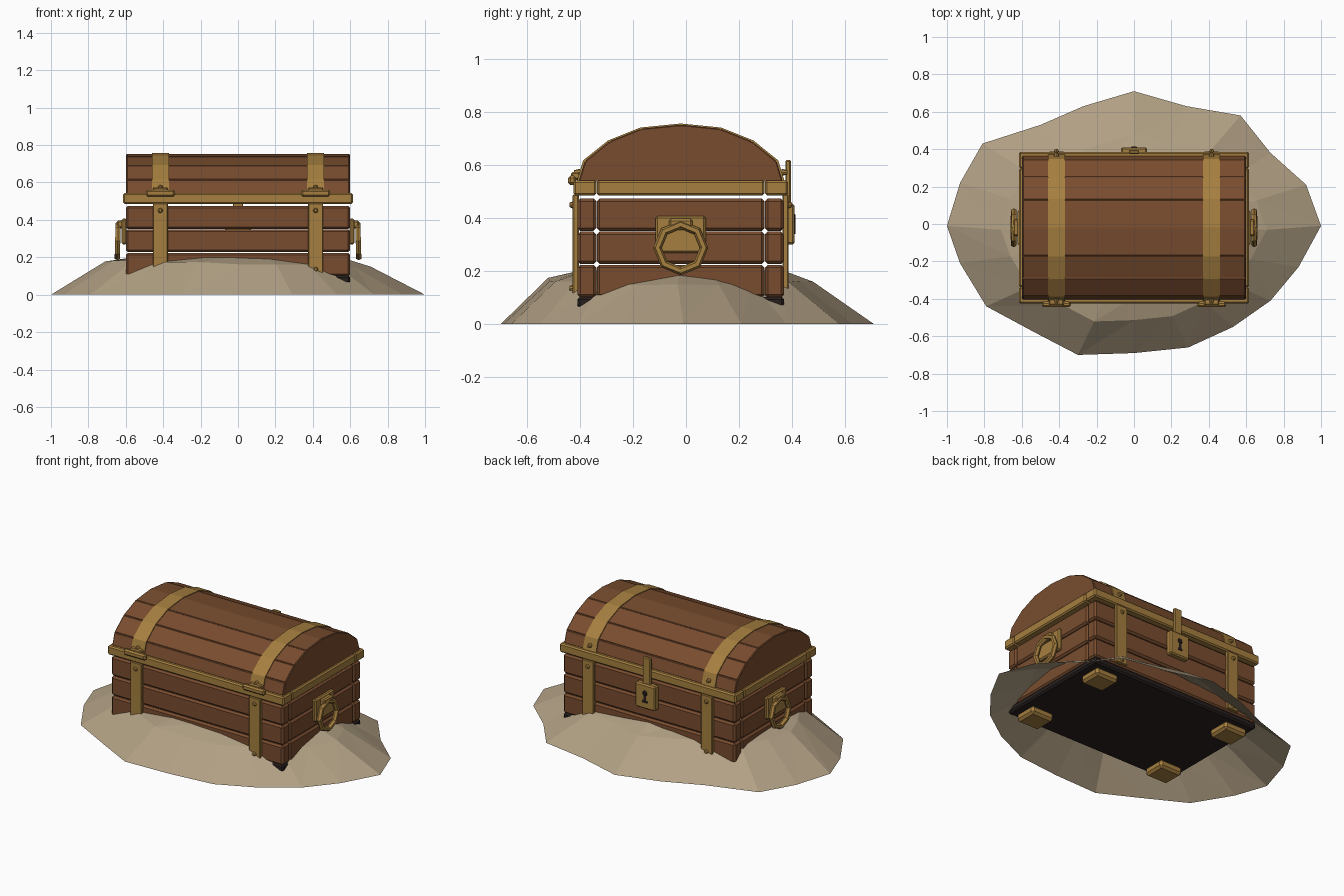
import bpy, bmesh, math, random
from mathutils import Matrix, Vector

random.seed(4)
cube = bpy.data.objects.get("Cube")
if cube:
    bpy.data.objects.remove(cube, do_unlink=True)

YC = -0.02  # chest centre line in depth


def material(name, rgb):
    m = bpy.data.materials.new(name)
    m.use_nodes = True
    m.diffuse_color = (*rgb, 1)
    m.node_tree.nodes["Principled BSDF"].inputs["Base Color"].default_value = (*rgb, 1)
    return m


WOOD = material("brown wood", (0.19, 0.073, 0.028))
BRASS = material("old brass", (0.38, 0.212, 0.05))
SAND = material("sand", (0.44, 0.35, 0.23))
DARK = material("dark underside", (0.02, 0.014, 0.013))


def finish(name, bm, mat, recalc=True):
    if recalc:
        bmesh.ops.recalc_face_normals(bm, faces=bm.faces)
    me = bpy.data.meshes.new(name)
    bm.to_mesh(me)
    bm.free()
    me.materials.append(mat)
    ob = bpy.data.objects.new(name, me)
    bpy.context.collection.objects.link(ob)
    return ob


def bevel(bm, verts, width):
    edges = list({e for v in verts for e in v.link_edges})
    bmesh.ops.bevel(bm, geom=edges, offset=width, segments=1, affect='EDGES')


def box(bm, x, y, z, width=0.0):
    """Box from ranges; y is measured from the chest centre line."""
    size = (x[1] - x[0], y[1] - y[0], z[1] - z[0])
    mid = (sum(x) / 2, sum(y) / 2 + YC, sum(z) / 2)
    mat = Matrix.Translation(mid) @ Matrix.Diagonal((*size, 1))
    verts = bmesh.ops.create_cube(bm, size=1, matrix=mat)["verts"]
    if width:
        bevel(bm, verts, width)


def prism(bm, profile, x0, x1, width=0.0):
    """Extrude a (y, z) outline along x."""
    a = [bm.verts.new((x0, y + YC, z)) for y, z in profile]
    b = [bm.verts.new((x1, y + YC, z)) for y, z in profile]
    bm.faces.new(a)
    bm.faces.new(b[::-1])
    for i in range(len(a)):
        j = (i + 1) % len(a)
        bm.faces.new((a[i], b[i], b[j], a[j]))
    if width:
        bevel(bm, a + b, width)


def span(sign, a, b):
    return tuple(sorted((sign * a, sign * b)))


def stud(bm, x, y, z, r=0.014, depth=0.014):
    mat = Matrix.Translation((x, y + YC, z)) @ Matrix.Rotation(math.pi / 2 * (1 if y < 0 else -1), 4, 'X')
    bmesh.ops.create_cone(bm, cap_ends=True, segments=8, radius1=r, radius2=r * 0.55,
                          depth=depth, matrix=mat)


# Body walls: three courses of planks with hairline gaps
bm = bmesh.new()
for z in ((0.1, 0.224), (0.227, 0.349), (0.352, 0.474)):
    for s in (-1, 1):
        box(bm, (-0.6, 0.6), span(s, 0.318, 0.39), z, 0.011)
        box(bm, span(s, 0.53, 0.6), (-0.317, 0.317), z, 0.011)
finish("body_planks", bm, WOOD)

# Floor and feet
bm = bmesh.new()
box(bm, (-0.6, 0.6), (-0.39, 0.39), (0.06, 0.103), 0.01)
finish("chest_floor", bm, DARK)
bm = bmesh.new()
for sx in (-1, 1):
    for sy in (-1, 1):
        box(bm, span(sx, 0.4, 0.56), span(sy, 0.215, 0.36), (0.008, 0.062), 0.014)
finish("feet", bm, BRASS)

# Rim bars between body and lid
bm = bmesh.new()
for s in (-1, 1):
    box(bm, (-0.615, 0.615), span(s, 0.318, 0.405), (0.486, 0.543), 0.008)
    box(bm, span(s, 0.53, 0.615), (-0.317, 0.317), (0.486, 0.543), 0.008)
finish("lid_rim", bm, BRASS)

# Domed lid: planks over a solid core
half = [(-0.385, 0.54), (-0.362, 0.616), (-0.27, 0.69), (-0.15, 0.738), (0, 0.753)]
arc = half + [(-y, z) for y, z in half[-2::-1]]


def scaled(points, f):
    return [(y * f, 0.5 + (z - 0.5) * f) for y, z in points]


bm = bmesh.new()
for i, j in ((0, 1), (1, 2), (2, 3), (3, 5), (5, 6), (6, 7), (7, 8)):
    outer = [Vector(p) for p in arc[i:j + 1]]
    gap = (outer[-1] - outer[0]).normalized() * 0.0006
    outer[0] += gap
    outer[-1] -= gap
    prism(bm, [tuple(p) for p in outer] + scaled(outer, 0.93)[::-1], -0.596, 0.596, 0.004)
finish("lid_planks", bm, WOOD)
bm = bmesh.new()
prism(bm, scaled(arc, 0.985), -0.598, 0.598)
finish("lid_core", bm, WOOD)

# Straps over lid and down the walls, with studs and hinges
straps, studs, hinges = bmesh.new(), bmesh.new(), bmesh.new()
for c in (-0.415, 0.415):
    prism(straps, scaled(arc, 1.018) + scaled(arc, 0.98)[::-1], c - 0.046, c + 0.046)
    for s in (-1, 1):
        box(straps, (c - 0.04, c + 0.04), span(s, 0.385, 0.408), (0.11, 0.489), 0.004)
        for z in (0.135, 0.45):
            stud(studs, c, s * 0.414, z)
        stud(studs, c, s * 0.392, 0.573, depth=0.024)
    box(hinges, (c - 0.077, c + 0.077), (-0.425, -0.395), (0.525, 0.561), 0.009)
    box(hinges, (c - 0.04, c + 0.04), (-0.415, -0.38), (0.545, 0.574), 0.006)
finish("straps", straps, BRASS)
finish("studs", studs, BRASS)
finish("hinges", hinges, BRASS)

# Lock with hasp and keyhole
bm = bmesh.new()
box(bm, (-0.028, 0.028), (0.395, 0.416), (0.43, 0.62), 0.005)
box(bm, (-0.07, 0.07), (0.388, 0.43), (0.3, 0.455), 0.008)
finish("lock", bm, BRASS)
bm = bmesh.new()
stud(bm, 0, 0.431, 0.4, 0.02, 0.006)
box(bm, (-0.009, 0.009), (0.428, 0.433), (0.352, 0.395))
box(bm, (-0.017, 0.017), (0.428, 0.433), (0.34, 0.353))
finish("keyhole", bm, DARK)

# Side handles: back plate, hub and ring
for s, side in ((1, "left"), (-1, "right")):
    bm = bmesh.new()
    box(bm, span(s, 0.595, 0.622), (-0.095, 0.095), (0.268, 0.408), 0.008)
    box(bm, span(s, 0.615, 0.648), (-0.045, 0.045), (0.355, 0.398), 0.008)
    finish(side + "_handle_plate", bm, BRASS)
    bpy.ops.mesh.primitive_torus_add(major_segments=8, minor_segments=6, major_radius=0.088,
                                     minor_radius=0.016, location=(s * 0.643, YC, 0.288),
                                     rotation=(0, math.pi / 2 - s * 0.03, 0))
    ring = bpy.context.object
    ring.name = side + "_handle_ring"
    ring.data.materials.append(BRASS)

# Sand mound: faceted rings rising towards the chest, open underneath
outline = [(-1, -.01), (-.93, .22), (-.81, .43), (-.5, .53), (-.27, .63), (0, .71), (.28, .63),
           (.57, .58), (.73, .38), (.92, .21), (1, -.01), (.88, -.23), (.73, -.41), (.53, -.55),
           (.29, -.66), (0, -.69), (-.3, -.7), (-.53, -.58), (-.79, -.44), (-.93, -.21)]
bm = bmesh.new()
rings = []
for f, z, shift, tilt, jit in ((1, 0, 0, 0, 0), (0.71, 0.165, -0.024, -0.015, 0.006),
                               (0.54, 0.203, -0.018, 0, 0)):
    rings.append([bm.verts.new((x * f, y * f + shift, z + x * tilt + random.uniform(-jit, jit)))
                  for x, y in outline])
n = len(outline)
for lo, hi in zip(rings, rings[1:]):
    for i in range(n):
        j = (i + 1) % n
        bm.faces.new((lo[j], lo[i], hi[i]))
        bm.faces.new((lo[j], hi[i], hi[j]))
for f in bm.faces:
    f.normal_update()
    if f.normal.z < 0:
        f.normal_flip()
finish("sand_mound", bm, SAND, recalc=False)
